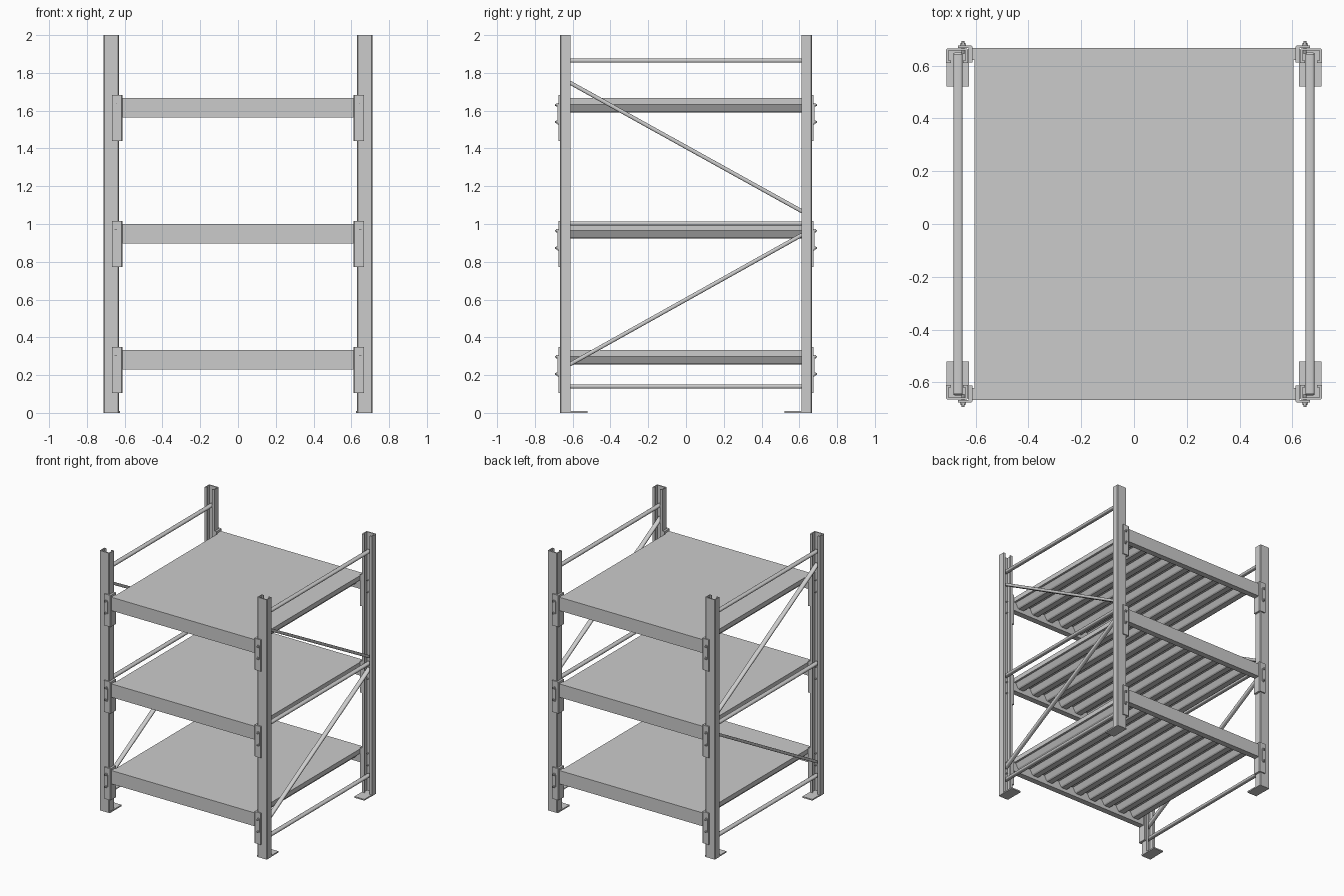
import bpy, bmesh, math
from mathutils import Vector

if "Cube" in bpy.data.objects:
    bpy.data.objects.remove(bpy.data.objects["Cube"])

SIDES = [(sx, sy) for sx in (-1, 1) for sy in (-1, 1)]
SHELF_TOPS = (0.333, 1.0, 1.667)


def finish(name, bm, bevel=0.0, smooth=False):
    bmesh.ops.recalc_face_normals(bm, faces=bm.faces)
    me = bpy.data.meshes.new(name)
    bm.to_mesh(me)
    bm.free()
    ob = bpy.data.objects.new(name, me)
    bpy.context.collection.objects.link(ob)
    if bevel:
        m = ob.modifiers.new("bevel", "BEVEL")
        m.width, m.segments = bevel, 2
    if smooth:
        bpy.ops.object.select_all(action='DESELECT')
        ob.select_set(True)
        bpy.context.view_layer.objects.active = ob
        bpy.ops.object.shade_smooth_by_angle(angle=math.radians(35))
    return ob


def prism(name, points, offset, bevel=0.0, smooth=False):
    """Closed polygon of 3D points extruded by an offset vector."""
    bm = bmesh.new()
    face = bm.faces.new([bm.verts.new(p) for p in points])
    ext = bmesh.ops.extrude_face_region(bm, geom=[face])
    vs = [g for g in ext["geom"] if isinstance(g, bmesh.types.BMVert)]
    bmesh.ops.translate(bm, verts=vs, vec=offset)
    return finish(name, bm, bevel, smooth)


def box(name, x, y, z, bevel=0.0):
    pts = [(x[0], y[0], z[0]), (x[1], y[0], z[0]), (x[1], y[1], z[0]), (x[0], y[1], z[0])]
    return prism(name, pts, (0, 0, z[1] - z[0]), bevel)


def rounded(w, h, r, n=4):
    """Outline of a rounded rectangle."""
    out = []
    for i, (a, b) in enumerate(((1, 1), (-1, 1), (-1, -1), (1, -1))):
        for k in range(n + 1):
            t = math.pi / 2 * (i + k / n)
            out.append((a * (w / 2 - r) + r * math.cos(t), b * (h / 2 - r) + r * math.sin(t)))
    return out


def brace(name, x, z0, z1):
    """Flattened tube running between the front and back posts."""
    p0, p1 = Vector((x, -0.645, z0)), Vector((x, 0.645, z1))
    d = p1 - p0
    up = Vector((1, 0, 0)).cross(d).normalized()
    pts = [p0 + Vector((1, 0, 0)) * u + up * v for u, v in rounded(0.034, 0.021, 0.009)]
    prism(name, pts, d, smooth=True)


def cyl(name, x, y0, y1, z, r, n):
    pts = [(x + r * math.cos(2 * math.pi * k / n), y0, z + r * math.sin(2 * math.pi * k / n)) for k in range(n)]
    prism(name, pts, (0, y1 - y0, 0), smooth=n > 6)


# Upright posts: lipped channels opening inward along y, with foot plates
half = [(0.041, 0.005), (0.036, 0), (-0.036, 0), (-0.041, 0.005), (-0.041, 0.055), (-0.022, 0.055),
        (-0.022, 0.047), (-0.033, 0.047), (-0.033, 0.008), (0.033, 0.008), (0.033, 0.047),
        (0.022, 0.047), (0.022, 0.055), (0.041, 0.055)]
for sx, sy in SIDES:
    prism("upright_post", [(sx * (0.671 + u), sy * (0.666 - v), 0) for u, v in half], (0, 0, 2))
    box("foot_plate", (sx * 0.626, sx * 0.71), (sy * 0.522, sy * 0.662), (0, 0.01))

# Side frame bracing
for sx in (-1, 1):
    x = sx * 0.667
    for z in (0.14, 1.003, 1.865):
        brace("horizontal_brace", x, z, z)
    brace("lower_diagonal_brace", x, 0.24, 0.96)
    brace("upper_diagonal_brace", x, 1.765, 1.05)

# Shelves: corrugated decks, beams, end brackets and bolts
RIBS = 9
for top in SHELF_TOPS:
    prof = [(-0.605, top), (-0.605, top - 0.035)]
    pitch = 1.21 / RIBS
    for i in range(RIBS):
        x0 = -0.605 + i * pitch
        prof += [(x0 + pitch * f, top - d) for f, d in
                 ((0.12, 0.035), (0.27, 0.070), (0.34, 0.077), (0.66, 0.077), (0.73, 0.070), (0.88, 0.035))]
    prof += [(0.605, top - 0.035), (0.605, top)]
    prism("corrugated_deck", [(x, -0.622, z) for x, z in prof], (0, 1.244, 0))
    for sy in (-1, 1):
        box("shelf_beam", (-0.615, 0.615), (sy * 0.622, sy * 0.667), (top - 0.103, top))
    for sx, sy in SIDES:
        # L-shaped bracket wrapping the post corner
        ell = [(0.667, 0.676), (0.617, 0.676), (0.612, 0.671), (0.612, 0.612),
               (0.628, 0.612), (0.628, 0.667), (0.667, 0.667)]
        prism("beam_bracket", [(sx * x, sy * y, top - 0.227) for x, y in ell], (0, 0, 0.243))
        # raised lock plate with rounded ends
        pts = [(sx * 0.648 + u, sy * 0.675, top - 0.084 + v) for u, v in rounded(0.024, 0.115, 0.011)]
        prism("lock_plate", pts, (0, sy * 0.006, 0))
        for dz in (0.036, 0.128):
            cyl("bolt_nut", sx * 0.648, sy * 0.68, sy * 0.687, top - dz, 0.0095, 6)
            cyl("bolt_shank", sx * 0.648, sy * 0.645, sy * 0.694, top - dz, 0.005, 12)
